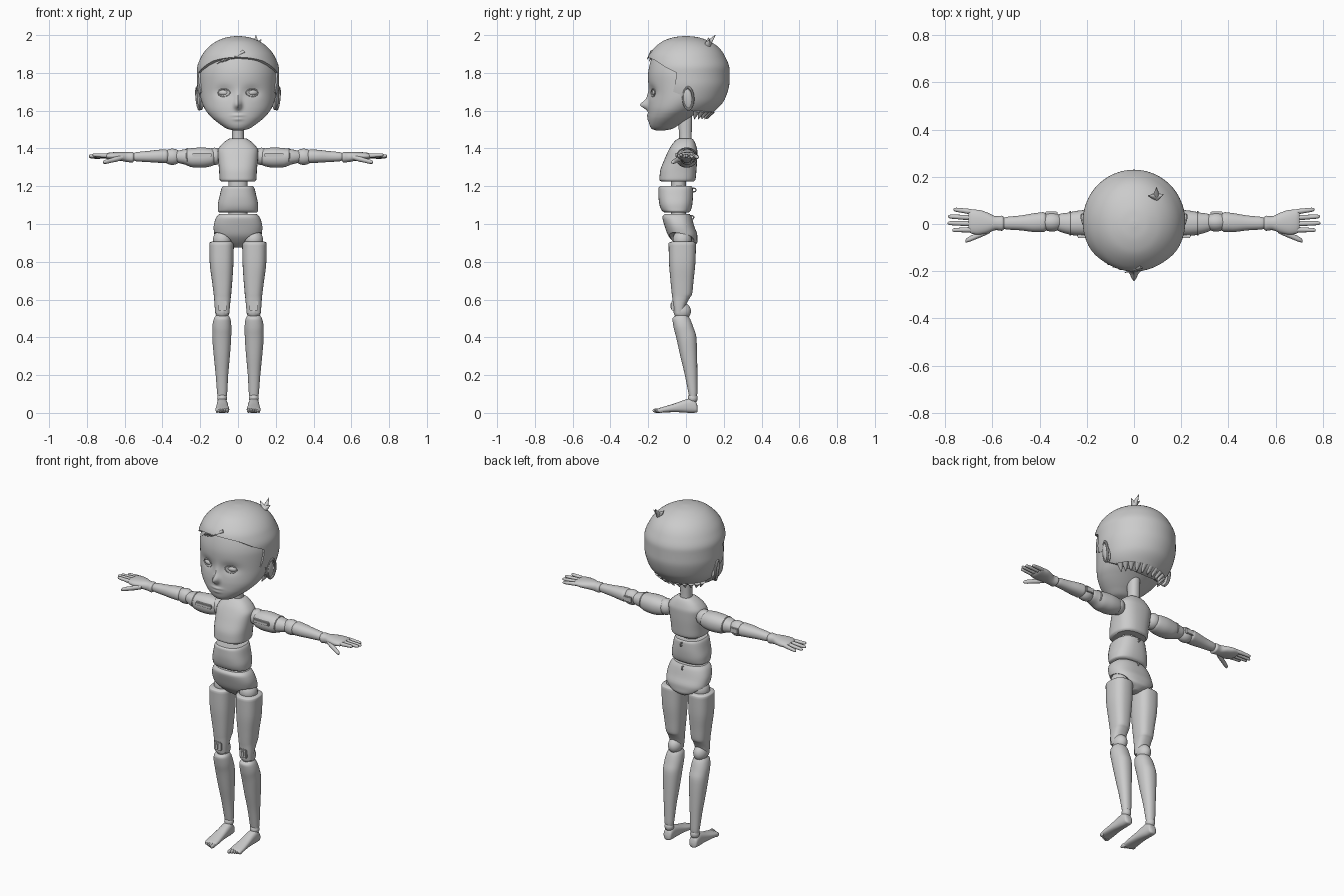
import bpy, bmesh, math
from mathutils import Matrix, Vector, Euler


def finish(name, bm, mirror=False):
    bmesh.ops.recalc_face_normals(bm, faces=bm.faces)
    me = bpy.data.meshes.new(name)
    bm.to_mesh(me)
    bm.free()
    ob = bpy.data.objects.new(name, me)
    bpy.context.collection.objects.link(ob)
    if mirror:
        ob.modifiers.new("mirror", 'MIRROR').use_mirror_merge = False
    return ob


def smooth_rows(rows, steps):
    """Monotone interpolation of the section table, so nothing overshoots."""
    def slope(k, i):
        if i == 0 or i == len(rows) - 1:
            return 0.5 * (rows[min(i + 1, len(rows) - 1)][k] - rows[max(i - 1, 0)][k])
        a, b = rows[i][k] - rows[i - 1][k], rows[i + 1][k] - rows[i][k]
        return 0 if a * b <= 0 else 2 * a * b / (a + b)
    out = []
    for i in range(len(rows) - 1):
        for s in range(steps):
            t = s / steps
            h = (2*t**3 - 3*t*t + 1, t**3 - 2*t*t + t, -2*t**3 + 3*t*t, t**3 - t*t)
            out.append([h[0] * rows[i][k] + h[1] * slope(k, i) + h[2] * rows[i + 1][k]
                        + h[3] * slope(k, i + 1) for k in range(5)])
    return out + [list(rows[-1])]


def loft(name, axis, rows, mirror=False, n=2.2, sides=32, steps=4, shape=None):
    """rows: (position on axis, low u, high u, low v, high v)."""
    bm = bmesh.new()
    rings = []
    for p, u0, u1, v0, v1 in smooth_rows(rows, steps):
        ring = []
        for k in range(sides):
            a = 2 * math.pi * k / sides
            c, s = math.cos(a), math.sin(a)
            u = (u0 + u1) / 2 + (u1 - u0) / 2 * math.copysign(abs(c) ** (2 / n), c)
            v = (v0 + v1) / 2 + (v1 - v0) / 2 * math.copysign(abs(s) ** (2 / n), s)
            co = {'x': (p, u, v), 'y': (u, p, v), 'z': (u, v, p)}[axis]
            ring.append(bm.verts.new(shape(*co) if shape else co))
        rings.append(ring)
    for a, b in zip(rings, rings[1:]):
        for k in range(sides):
            j = (k + 1) % sides
            bm.faces.new((a[k], a[j], b[j], b[k]))
    bm.faces.new(rings[0])
    bm.faces.new(rings[-1])
    return finish(name, bm, mirror)


def ball(name, co, r, mirror=False, rot=(0, 0, 0)):
    bm = bmesh.new()
    bmesh.ops.create_uvsphere(bm, u_segments=28, v_segments=16, radius=1,
                              matrix=Matrix.LocRotScale(Vector(co), Euler(rot), Vector(r)))
    return finish(name, bm, mirror)


def box(name, co, size, mirror=False):
    bm = bmesh.new()
    bmesh.ops.create_cube(bm, size=1, matrix=Matrix.LocRotScale(Vector(co), None, Vector(size)))
    bmesh.ops.bevel(bm, geom=bm.edges[:], offset=min(size) * 0.2, segments=2, affect='EDGES')
    return finish(name, bm, mirror)


def ring(name, co, rx, ry, thick, rot, mirror=False, point=0):
    """Oval ring; point > 0 pinches its ends into an almond."""
    bm = bmesh.new()
    m = Matrix.LocRotScale(Vector(co), Euler(rot), None)
    N, M = 32, 8
    g = []
    for i in range(N):
        a = 2 * math.pi * i / N
        cx, cy = rx * math.cos(a), ry * math.sin(a) * abs(math.sin(a)) ** point
        d = Vector((math.cos(a), math.sin(a), 0))
        g.append([bm.verts.new(m @ (Vector((cx, cy, 0)) + thick * (d * math.cos(b) + Vector((0, 0, math.sin(b))))))
                  for b in (2 * math.pi * j / M for j in range(M))])
    for i in range(N):
        for j in range(M):
            p, q, k = g[i], g[(i + 1) % N], (j + 1) % M
            bm.faces.new((p[j], q[j], q[k], p[k]))
    return finish(name, bm, mirror)


def spike(name, a, b, r, flat=1.0):
    a, b = Vector(a), Vector(b)
    d = b - a
    bm = bmesh.new()
    bmesh.ops.create_cone(bm, cap_ends=True, segments=12, radius1=r, radius2=r * 0.08, depth=d.length,
                          matrix=Matrix.Translation((a + b) / 2) @ d.to_track_quat('Z', 'Y').to_matrix().to_4x4()
                          @ Matrix.Diagonal((1, flat, 1, 1)))
    return finish(name, bm)


def cut(ob, cutter):
    cutter.hide_render = True
    m = ob.modifiers.new("cut", 'BOOLEAN')
    m.operation, m.solver, m.object = 'DIFFERENCE', 'EXACT', cutter
    bpy.context.view_layer.objects.active = ob
    bpy.ops.object.modifier_apply(modifier=m.name)
    bpy.data.objects.remove(cutter)


# Head: nose, lips and eye sockets are pushed into the loft
def face_shape(x, y, z):
    if y < -0.08:
        g = lambda cx, cz, sx, sz: math.exp(-((abs(x) - cx) / sx) ** 2 - ((z - cz) / sz) ** 2)
        y -= 0.040 * g(0, 1.63, 0.017, 0.022) + 0.012 * g(0, 1.665, 0.015, 0.035)
        y -= 0.007 * g(0, 1.575, 0.03, 0.008) + 0.006 * g(0, 1.555, 0.025, 0.008)
        y += 0.014 * g(0.075, 1.70, 0.045, 0.03)
    return x, y, z


loft("head", 'z', [(1.495, -.02, .02, -.155, -.115), (1.503, -.055, .055, -.18, -.075),
                   (1.53, -.098, .098, -.195, -.03), (1.57, -.145, .145, -.2, .03),
                   (1.61, -.176, .176, -.2, .09), (1.68, -.2, .2, -.196, .17),
                   (1.78, -.208, .208, -.201, .21), (1.87, -.187, .187, -.185, .19),
                   (1.94, -.13, .13, -.13, .15), (1.975, -.04, .04, -.04, .05)],
     n=2, sides=128, steps=9, shape=face_shape)
ball("eyeball", (.075, -.156, 1.695), (.032, .022, .018), True, (0, 0, .25))
ring("eyelid", (.075, -.174, 1.695), .034, .021, .003, (math.pi / 2, 0, .3), True, .3)
ball("ear", (.2, .008, 1.662), (.017, .028, .06), True, (.12, .12, -.2))
ring("ear_rim", (.21, .012, 1.665), .058, .027, .007, (.12, math.pi / 2 + .1, -.2), True)

# Hair cap, cut along the hairline seen from the side
hair = loft("hair", 'z', [(1.565, -.09, .09, -.05, .10), (1.575, -.125, .125, -.1, .125),
                          (1.605, -.168, .168, -.15, .16), (1.66, -.2, .2, -.19, .205),
                          (1.75, -.217, .217, -.208, .23), (1.82, -.217, .217, -.212, .23),
                          (1.885, -.195, .195, -.2, .208), (1.935, -.158, .158, -.165, .173),
                          (1.972, -.105, .105, -.115, .115), (1.99, -.052, .052, -.056, .056),
                          (1.995, -.012, .012, -.012, .012)], n=2, sides=96, steps=6)
line = [(-.4, 1.875), (-.205, 1.885), (-.16, 1.865), (-.11, 1.83), (-.05, 1.80), (-.055, 1.76), (-.068, 1.70),
        (-.03, 1.685), (-.01, 1.62), (.03, 1.60), (.06, 1.585), (.085, 1.56), (.1, 1.4), (-.4, 1.4)]
bm = bmesh.new()
f = bm.faces.new([bm.verts.new((-.4, y, z)) for y, z in line])
ext = bmesh.ops.extrude_face_region(bm, geom=[f])
bmesh.ops.translate(bm, vec=(.8, 0, 0), verts=[v for v in ext['geom'] if isinstance(v, bmesh.types.BMVert)])
cut(hair, finish("hairline_cutter", bm))
for i in range(11):
    a = math.radians(-75 + 15 * i)
    s, c = math.sin(a), math.cos(a)
    spike("nape_lock", (.15 * s, .03 + .105 * c, 1.60), (.13 * s, .02 + .09 * c, 1.555), .02)
for i in range(4):
    x = -.01 - .025 * i
    z = 1.905 - .008 * i
    spike("fringe_lock", (x + .04, -.178 + .002 * i, z + .008), (x - .03, -.207 + .012 * i, z - .035), .012, .8)
for dx, dy, h in ((-.035, .0, .0), (0, .035, .013), (.03, .005, -.01)):
    spike("hair_tuft", (.095, .115, 1.95), (.095 + dx, .12 + dy, 1.987 + h), .017)

# Neck, chest, waist
loft("neck", 'z', [(1.42, -.036, .036, -.036, .036), (1.46, -.031, .031, -.036, .03), (1.58, -.032, .032, -.045, .033)])
loft("chest", 'z', [(1.224, -.088, .088, -.128, .04), (1.235, -.097, .097, -.141, .05), (1.28, -.1, .1, -.137, .055),
                    (1.34, -.105, .105, -.115, .059), (1.385, -.108, .108, -.095, .06), (1.42, -.088, .088, -.075, .052),
                    (1.447, -.055, .055, -.05, .038), (1.452, -.045, .045, -.04, .03)], n=2.5)
loft("waist_core", 'z', [(1.0, -.05, .05, -.08, .0), (1.24, -.05, .05, -.08, .0)])
loft("waist", 'z', [(1.062, -.1, .1, -.115, .015), (1.07, -.107, .107, -.127, .024), (1.1, -.107, .107, -.14, .033),
                    (1.15, -.097, .097, -.146, .037), (1.19, -.087, .087, -.145, .036), (1.2, -.08, .08, -.137, .03)], n=2.5)

# Pelvis with leg openings
pelvis = loft("pelvis", 'z', [(1.053, -.098, .098, -.113, .02), (1.035, -.115, .115, -.125, .03),
                              (.985, -.129, .129, -.112, .045), (.94, -.125, .125, -.095, .06),
                              (.905, -.09, .09, -.065, .06), (.885, -.04, .04, -.04, .045),
                              (.875, -.02, .02, -.025, .03)], n=2.4, sides=48)
cut(pelvis, ball("leg_opening_cutter", (.108, -.055, .87), (.082, .125, .085), True))
for z, y in ((1.18, .042), (1.035, .03)):
    ring("back_hook", (0, y, z), .009, .011, .0035, (0, math.pi / 2, 0))

# Legs
ball("hip_joint", (.083, -.02, .915), (.05, .05, .055), True)
loft("thigh", 'z', [(.907, .035, .138, -.075, .04), (.898, .022, .152, -.092, .053), (.8, .024, .15, -.09, .05),
                    (.7, .03, .138, -.082, .04), (.628, .036, .129, -.075, .032), (.612, .038, .127, -.073, .022),
                    (.57, .042, .124, -.069, .0), (.525, .046, .12, -.062, -.012)], True, 2.5)
box("knee_plate", (.083, -.068, .567), (.046, .016, .05), True)
box("knee_peg", (.083, -.074, .567), (.018, .016, .032), True)
ball("knee_joint", (.083, -.02, .538), (.038, .046, .046), True)
loft("shin", 'z', [(.515, .05, .118, -.055, .01), (.497, .04, .128, -.072, .022), (.45, .035, .136, -.065, .04),
                   (.4, .036, .136, -.052, .055), (.3, .043, .128, -.03, .059), (.2, .052, .118, -.006, .06),
                   (.11, .057, .111, .012, .06), (.085, .06, .108, .017, .057)], True)
ball("ankle_joint", (.084, .036, .078), (.026, .026, .028), True)
loft("foot", 'y', [(.062, .073, .095, .008, .03), (.055, .06, .108, .002, .055), (.025, .056, .112, 0, .077),
                   (-.01, .053, .113, .002, .068), (-.06, .05, .116, .004, .05), (-.11, .046, .119, .002, .035),
                   (-.14, .047, .118, 0, .026), (-.152, .055, .11, .004, .02)], True, 2.6)
for i in range(5):
    ball("toe", (.056 + .0138 * i, -.153 + .005 * i, .012), (.0088 - .0007 * i, .024 - .002 * i, .012), True)

# Arms
ball("shoulder_joint", (.125, .005, 1.358), (.045, .045, .046), True)
loft("upper_arm", 'x', [(.122, -.03, .038, 1.318, 1.388), (.135, -.045, .052, 1.308, 1.398),
                        (.19, -.052, .06, 1.298, 1.405), (.24, -.05, .056, 1.3, 1.402), (.28, -.043, .048, 1.314, 1.396),
                        (.31, -.034, .044, 1.322, 1.39), (.33, -.025, .035, 1.33, 1.385)], True)
box("shoulder_clip", (.19, -.05, 1.365), (.1, .018, .022), True)
ring("upper_arm_band", (.27, .003, 1.356), .042, .048, .004, (0, math.pi / 2, 0), True)
ball("elbow_joint", (.348, .008, 1.356), (.052, .04, .043), True)
box("elbow_plate", (.35, .047, 1.358), (.05, .012, .03), True)
loft("forearm", 'x', [(.37, -.026, .04, 1.328, 1.388), (.385, -.034, .05, 1.322, 1.395), (.42, -.034, .046, 1.324, 1.393),
                      (.48, -.027, .036, 1.328, 1.386), (.54, -.023, .03, 1.332, 1.38), (.552, -.02, .026, 1.336, 1.376)], True)
loft("hand", 'x', [(.55, -.02, .026, 1.335, 1.375), (.56, -.029, .035, 1.325, 1.381), (.585, -.026, .033, 1.328, 1.38),
                   (.62, -.038, .048, 1.334, 1.381), (.66, -.045, .06, 1.338, 1.38), (.69, -.04, .061, 1.343, 1.376),
                   (.702, -.03, .05, 1.35, 1.37)], True)


def finger(name, a, b, r):
    rows = []
    for t, k in ((0, .9), (.3, 1), (.55, .9), (.85, .8), (.97, .55), (1, .15)):
        p = Vector(a).lerp(Vector(b), t)
        rows.append((p.x, p.y - r * k, p.y + r * k, p.z - r * k, p.z + r * k))
    loft(name, 'x', rows, True, 2, 16, 3)


for y0, y1, x1, z1 in ((.05, .062, .765, 1.352), (.026, .032, .788, 1.355), (.001, .004, .79, 1.36), (-.024, -.026, .77, 1.366)):
    finger("finger", (.675, y0, 1.36), (x1, y1, z1), .011)
finger("thumb", (.61, -.025, 1.352), (.715, -.072, 1.326), .014)

# Smooth shading with sharp edges kept
bpy.ops.object.select_all(action='SELECT')
bpy.context.view_layer.objects.active = hair
bpy.ops.object.shade_smooth_by_angle(angle=math.radians(40))
